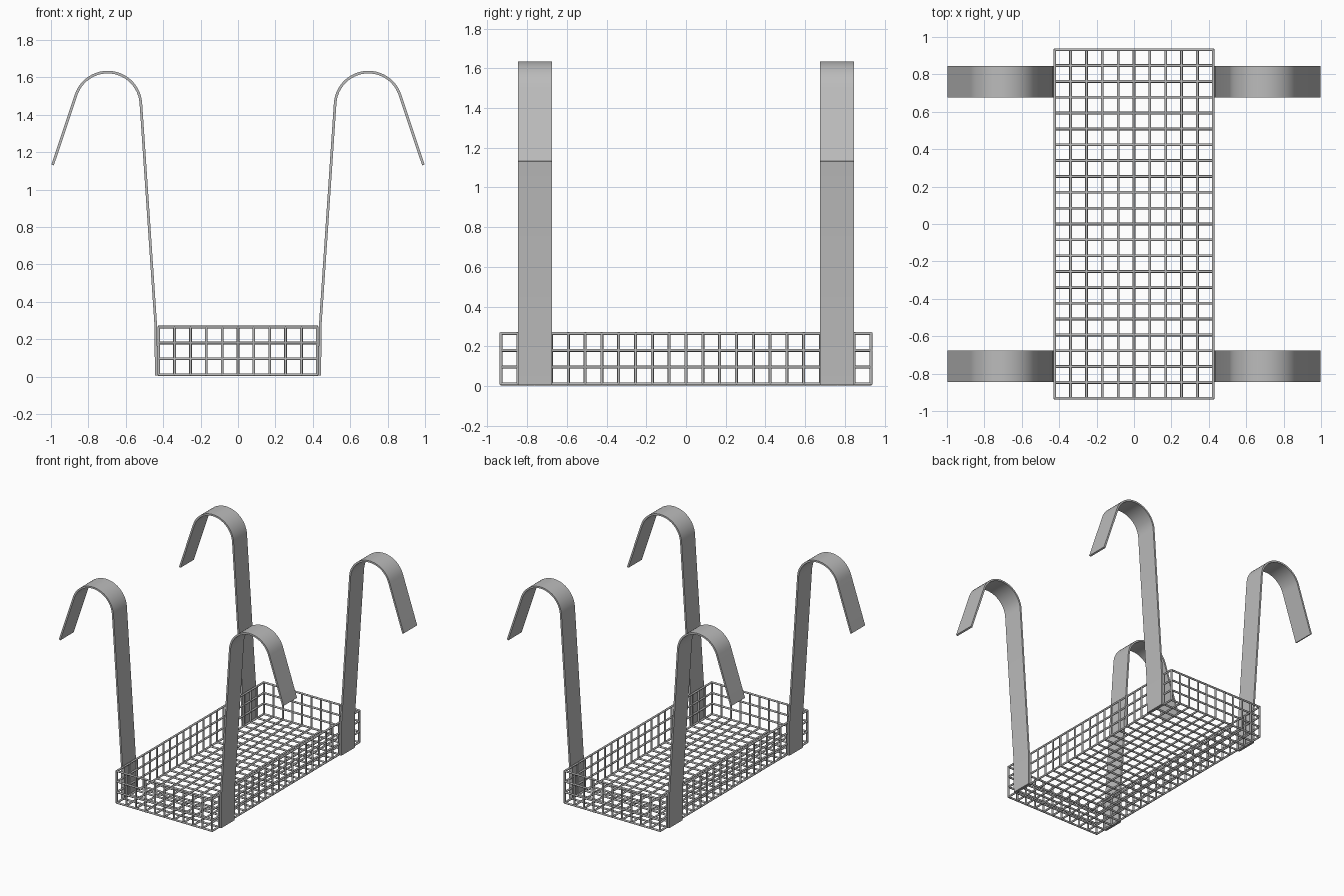
import bpy, bmesh, math
from mathutils import Vector, Matrix

cube = bpy.data.objects.get("Cube")
if cube:
    bpy.data.objects.remove(cube)


def make_material(name, rgb):
    mat = bpy.data.materials.new(name)
    mat.use_nodes = True
    mat.diffuse_color = (*rgb, 1)
    mat.node_tree.nodes["Principled BSDF"].inputs["Base Color"].default_value = (*rgb, 1)
    return mat


METAL = make_material("grey metal", (0.50, 0.50, 0.50))


def finish(name, bm):
    bmesh.ops.recalc_face_normals(bm, faces=bm.faces)
    mesh = bpy.data.meshes.new(name)
    bm.to_mesh(mesh)
    bm.free()
    mesh.materials.append(METAL)
    obj = bpy.data.objects.new(name, mesh)
    bpy.context.collection.objects.link(obj)
    bpy.ops.object.select_all(action="DESELECT")
    obj.select_set(True)
    bpy.context.view_layer.objects.active = obj
    bpy.ops.object.shade_smooth_by_angle(angle=math.radians(50))
    return obj


# Wire basket dimensions
CELL, NX, NY, NZ, R = 0.0847, 10, 22, 3, 0.0075
HX, HY, Z0 = CELL * NX / 2, CELL * NY / 2, 0.0105
Z1 = Z0 + CELL * NZ


def wire(bm, a, b):
    a, b = Vector(a), Vector(b)
    d = b - a
    turn = d.to_track_quat("Z", "Y").to_matrix().to_4x4()
    bmesh.ops.create_cone(bm, cap_ends=True, segments=8, radius1=R, radius2=R,
                          depth=d.length + R, matrix=Matrix.Translation((a + b) / 2) @ turn)


xs = [-HX + i * CELL for i in range(NX + 1)]
ys = [-HY + i * CELL for i in range(NY + 1)]
zs = [Z0 + i * CELL for i in range(NZ + 1)]

# Floor grid
bm = bmesh.new()
for x in xs:
    wire(bm, (x, -HY, Z0), (x, HY, Z0))
for y in ys:
    wire(bm, (-HX, y, Z0), (HX, y, Z0))
finish("basket_floor", bm)

# End walls
for name, y in (("basket_front", -HY), ("basket_back", HY)):
    bm = bmesh.new()
    for x in xs:
        wire(bm, (x, y, Z0), (x, y, Z1))
    for z in zs[1:]:
        wire(bm, (-HX, y, z), (HX, y, z))
    finish(name, bm)

# Long side walls
for name, x in (("basket_right", -HX), ("basket_left", HX)):
    bm = bmesh.new()
    for y in ys[1:-1]:
        wire(bm, (x, y, Z0), (x, y, Z1))
    for z in zs[1:]:
        wire(bm, (x, -HY, z), (x, HY, z))
    finish(name, bm)

# Hanging strap centre line: leg, rounded hook, sloping tail
THICK, WIDTH, HOOK_Y = 0.014, 0.17, 0.761
path = [Vector((0.437, 0.005)), Vector((0.440, 0.28))]
for i in range(25):
    a = math.radians(176 + (17 - 176) * i / 24)
    path.append(Vector((0.697 + 0.178 * math.cos(a), 1.45 + 0.178 * math.sin(a))))
path.append(Vector((0.991, 1.132)))


def offset(points, dist):
    out = []
    for i, p in enumerate(points):
        t = (points[min(i + 1, len(points) - 1)] - points[max(i - 1, 0)]).normalized()
        out.append(p + Vector((-t.y, t.x)) * dist)
    return out


def strap(name, sx, y):
    bm = bmesh.new()
    sides = zip(offset(path, THICK / 2), offset(path, -THICK / 2))
    rings = [[bm.verts.new((sx * p.x, y + dy, p.y)) for p, dy in
              ((o, -WIDTH / 2), (o, WIDTH / 2), (n, WIDTH / 2), (n, -WIDTH / 2))]
             for o, n in sides]
    for a, b in zip(rings, rings[1:]):
        for k in range(4):
            bm.faces.new((a[k], a[(k + 1) % 4], b[(k + 1) % 4], b[k]))
    bm.faces.new(rings[0])
    bm.faces.new(rings[-1])
    finish(name, bm)


for end, y in (("front", -HOOK_Y), ("back", HOOK_Y)):
    for side, sx in (("right", -1), ("left", 1)):
        strap(f"{end}_{side}_hook", sx, y)
